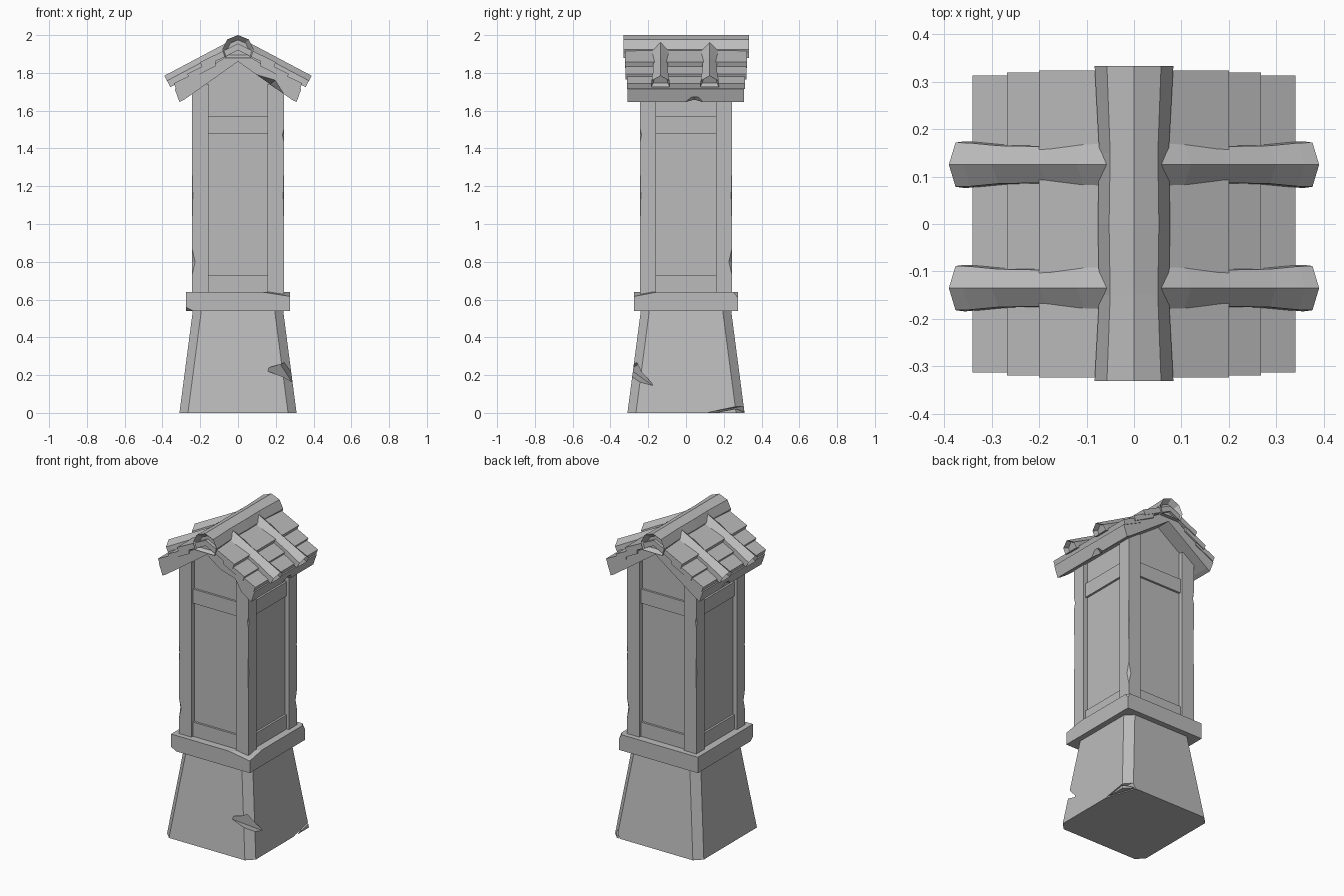
import bpy, bmesh, math
from mathutils import Vector

cube = bpy.data.objects.get("Cube")
if cube:
    bpy.data.objects.remove(cube, do_unlink=True)

stone = bpy.data.materials.new("grey_stone")
stone.use_nodes = True
GREY = (0.5, 0.5, 0.5, 1)
stone.diffuse_color = GREY
stone.node_tree.nodes["Principled BSDF"].inputs["Base Color"].default_value = GREY


def finish(name, bm):
    bmesh.ops.recalc_face_normals(bm, faces=bm.faces)
    mesh = bpy.data.meshes.new(name)
    bm.to_mesh(mesh)
    bm.free()
    mesh.materials.append(stone)
    obj = bpy.data.objects.new(name, mesh)
    bpy.context.collection.objects.link(obj)
    return obj


def loft(name, rings, hollow_ends=(), rim=0.014, depth=0.03):
    """Skin a list of rings; listed ends (0 or -1) get a recessed opening."""
    bm = bmesh.new()
    loops = [[bm.verts.new(p) for p in ring] for ring in rings]
    n = len(rings[0])
    for a, b in zip(loops, loops[1:]):
        for i in range(n):
            j = (i + 1) % n
            bm.faces.new((a[i], a[j], b[j], b[i]))
    caps = {0: bm.faces.new(loops[0]), -1: bm.faces.new(loops[-1])}
    bmesh.ops.recalc_face_normals(bm, faces=bm.faces)
    for end in hollow_ends:
        bmesh.ops.inset_individual(bm, faces=[caps[end]], thickness=rim)
        move = -caps[end].normal * depth
        bmesh.ops.translate(bm, verts=list(caps[end].verts), vec=move)
    return finish(name, bm)


def prism(name, profile, y0, y1):
    return loft(name, [[(x, y, z) for x, z in profile] for y in (y0, y1)])


def box(name, x, y, z):
    return prism(name, [(x[0], z[0]), (x[1], z[0]), (x[1], z[1]), (x[0], z[1])], *y)


def chip(obj, points):
    """Knock the convex hull of the points out of a part."""
    bm = bmesh.new()
    for p in points:
        bm.verts.new(p)
    bmesh.ops.convex_hull(bm, input=bm.verts)
    cutter = finish("chip_cutter", bm)
    cutter.hide_render = True
    mod = obj.modifiers.new("chip", "BOOLEAN")
    mod.operation = "DIFFERENCE"
    mod.solver = "EXACT"
    mod.object = cutter
    bpy.context.view_layer.objects.active = obj
    bpy.ops.object.modifier_apply(modifier=mod.name)
    bpy.data.objects.remove(cutter, do_unlink=True)


def nick(obj, centre, rx, ry, rz):
    c = Vector(centre)
    chip(obj, [c + Vector(v) * s for s in (1, -1)
               for v in ((rx, 0, 0), (0, ry, 0), (0, 0, rz))])


# Tapered pedestal with chamfered corners
def octagon(r, c, z):
    return [(sx * a, sy * b, z) for sx, sy, a, b in (
        (1, -1, r - c, r), (1, -1, r, r - c), (1, 1, r, r - c), (1, 1, r - c, r),
        (-1, 1, r - c, r), (-1, 1, r, r - c), (-1, -1, r, r - c), (-1, -1, r - c, r))]


pedestal = loft("pedestal", [octagon(0.31, 0.045, 0), octagon(0.238, 0.045, 0.55)])
chip(pedestal, [(0.14, -0.295, 0.23), (0.22, -0.24, 0.265), (0.33, -0.33, 0.27),
                (0.30, -0.17, 0.14), (0.33, -0.33, 0.17)])
chip(pedestal, [(0.33, 0.04, -0.01), (0.33, 0.33, 0.05), (0.26, 0.33, 0.04), (0.24, 0.31, -0.01)])
nick(pedestal, (-0.285, 0.285, 0.29), 0.06, 0.06, 0.06)

# Plinth slab
plinth = box("plinth_slab", (-0.275, 0.275), (-0.275, 0.275), (0.54, 0.64))
nick(plinth, (-0.28, -0.28, 0.535), 0.06, 0.04, 0.03)
chip(plinth, [(0.09, -0.28, 0.645), (0.28, -0.28, 0.615), (0.28, -0.12, 0.645), (0.28, -0.28, 0.66)])
nick(plinth, (0.28, 0.28, 0.645), 0.03, 0.04, 0.05)

# Recessed shrine body with gable ends
prism("body_panels", [(-0.215, 0.63), (0.215, 0.63), (0.215, 1.73), (0, 1.88), (-0.215, 1.73)],
      -0.215, 0.215)

# Corner posts
for sx, side in ((1, "left"), (-1, "right")):
    for sy, end in ((-1, "front"), (1, "back")):
        post = box(f"{end}_{side}_post", sorted((sx * 0.155, sx * 0.243)),
                   sorted((sy * 0.16, sy * 0.243)), (0.63, 1.742))
        for z, size, tall in ((0.8, 0.03, 0.13), (1.47, 0.022, 0.09)):
            if sx * sy * (z - 1) < 0:
                nick(post, (sx * 0.25, sy * 0.25, z), size, size, tall)
        nick(post, (sx * 0.247, sy * 0.247, 1.15), 0.012, 0.012, 0.4)

# Rails above and below the panels
for s, face in ((-1, "front"), (1, "back")):
    for z, level in (((0.63, 0.73), "lower"), ((1.48, 1.57), "upper")):
        span = sorted((s * 0.2, s * 0.228))
        box(f"{face}_{level}_rail", (-0.16, 0.16), span, z)
        box(f"{'left' if s > 0 else 'right'}_{level}_rail", span, (-0.165, 0.165), z)

# Roof: under slab, stepped tile rows and hollow cover tiles on each slope
ROWS = [((0, 1.955), (0.2, 1.857), 0.323),
        ((0.12, 1.87), (0.268, 1.795), 0.319),
        ((0.2, 1.812), (0.34, 1.745), 0.313)]
SLOPE = math.atan(0.53)
WIDTHS = [(0.05, 0.046), (0.12, 0.047), (0.2, 0.04), (0.3, 0.042), (0.36, 0.048), (0.39, 0.049)]

for s, side in ((1, "left"), (-1, "right")):
    slab = prism(f"{side}_roof_slab", [(0, 1.925), (s * 0.335, 1.715), (s * 0.31, 1.645),
                                       (s * 0.285, 1.658), (0, 1.86)], -0.311, 0.308)
    chip(slab, [(s * 0.32, -0.04, 1.63), (s * 0.32, 0.05, 1.685),
                (s * 0.32, 0.12, 1.63), (s * 0.26, 0.04, 1.64)])
    if s > 0:
        chip(slab, [(0.08, -0.32, 1.80), (0.2, -0.32, 1.765), (0.26, -0.32, 1.67),
                    (0.15, -0.32, 1.70), (0.16, -0.22, 1.73)])
    for i, (top, low, y) in enumerate(ROWS):
        prism(f"{side}_tile_row_{i + 1}",
              [(s * top[0], top[1]), (s * low[0], low[1]),
               (s * (low[0] - 0.012), low[1] - 0.03), (s * top[0], top[1] - 0.035)], -y, y)

    normal = Vector((s * math.sin(SLOPE), 0, math.cos(SLOPE)))
    for yc, end in ((-0.135, "front"), (0.125, "back")):
        rings = []
        for x, w in WIDTHS:
            peak = Vector((s * x, yc, 1.965 - 0.53 * (x - 0.05)))
            rings.append([peak + Vector((0, k * w, 0)) - normal * d for k, d in
                          ((-1, 0.068), (-0.95, 0.03), (0, 0), (0.95, 0.03), (1, 0.068))])
        loft(f"{end}_{side}_cover_tile", rings, hollow_ends=(-1,))

# Hollow arched ridge cap
ARCH = [(-0.068, 1.88), (-0.083, 1.925), (-0.057, 1.977), (0, 2.0),
        (0.057, 1.977), (0.083, 1.925), (0.068, 1.88)]
loft("ridge_cap", [[(x * k, y, z) for x, z in ARCH] for y, k in
                   ((-0.331, 1), (-0.15, 0.88), (0, 0.92), (0.15, 0.88), (0.333, 1))],
     hollow_ends=(0, -1), rim=0.026)
